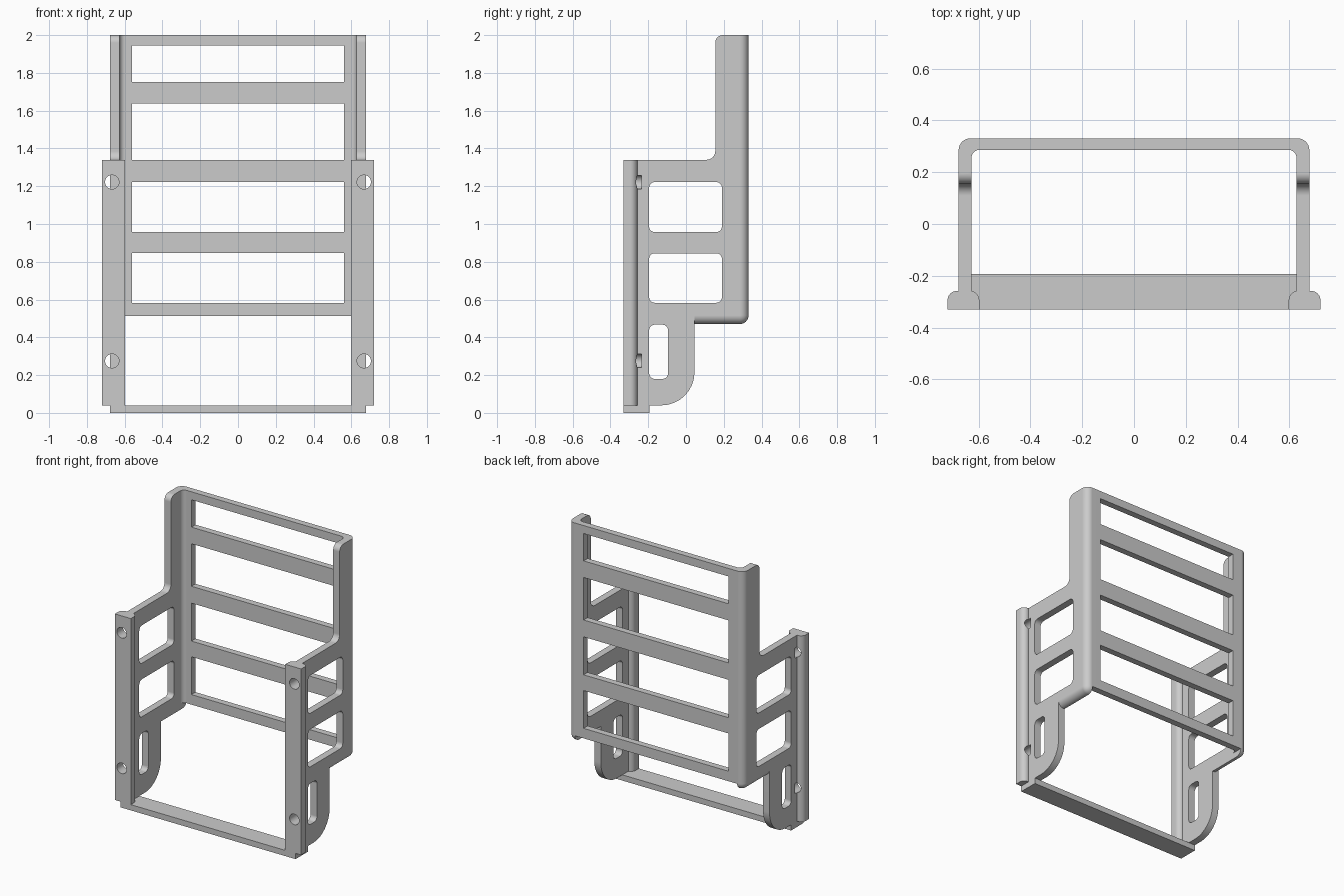
import bpy, bmesh
from math import pi, sin, cos
from mathutils import Vector, Matrix

if "Cube" in bpy.data.objects:
    bpy.data.objects.remove(bpy.data.objects["Cube"], do_unlink=True)

grey = bpy.data.materials.new("mid grey")
grey.use_nodes = True
grey.diffuse_color = (0.6, 0.6, 0.6, 1)
grey.node_tree.nodes["Principled BSDF"].inputs["Base Color"].default_value = (0.6, 0.6, 0.6, 1)

HALF, INNER, BACK, FRONT = 0.677, 0.627, 0.331, -0.331
LEG_BACK, LEG_BOTTOM, LEG_TOP = 0.045, 0.04, 1.34
FLOOR = 0.47


def add_object(name, bm):
    bmesh.ops.recalc_face_normals(bm, faces=bm.faces)
    mesh = bpy.data.meshes.new(name)
    bm.to_mesh(mesh)
    bm.free()
    mesh.materials.append(grey)
    ob = bpy.data.objects.new(name, mesh)
    bpy.context.collection.objects.link(ob)
    return ob


def rounded(corners, steps=8):
    """Outline from (a, b, radius) right-angle corners, each one filleted."""
    pts = []
    for i, (a, b, r) in enumerate(corners):
        p = Vector((a, b))
        if not r:
            pts.append(p)
            continue
        d0 = (Vector(corners[i - 1][:2]) - p).normalized()
        d1 = (Vector(corners[(i + 1) % len(corners)][:2]) - p).normalized()
        for k in range(steps + 1):
            t = pi / 2 * k / steps
            pts.append(p + r * (d0 * (1 - sin(t)) + d1 * (1 - cos(t))))
    return pts


def prism(name, corners, lo, hi, axis):
    """Extrude an outline: axis X takes (y, z) points, axis Z takes (x, y)."""
    bm = bmesh.new()
    place = (lambda p: (lo, p.x, p.y)) if axis == "X" else (lambda p: (p.x, p.y, lo))
    face = bm.faces.new([bm.verts.new(place(p)) for p in rounded(corners)])
    new = bmesh.ops.extrude_face_region(bm, geom=[face])["geom"]
    shift = Vector((hi - lo, 0, 0)) if axis == "X" else Vector((0, 0, hi - lo))
    bmesh.ops.translate(bm, vec=shift, verts=[v for v in new if isinstance(v, bmesh.types.BMVert)])
    return add_object(name, bm)


def box(name, x0, x1, y0, y1, z0, z1, bevel_rule=None, radius=0):
    bm = bmesh.new()
    bmesh.ops.create_cube(bm, size=1)
    for v in bm.verts:
        v.co = (x1 if v.co.x > 0 else x0, y1 if v.co.y > 0 else y0, z1 if v.co.z > 0 else z0)
    if bevel_rule:
        edges = [e for e in bm.edges if bevel_rule((e.verts[0].co + e.verts[1].co) / 2)]
        bmesh.ops.bevel(bm, geom=edges, offset=radius, segments=8, profile=0.5, affect="EDGES")
    return add_object(name, bm)


def rectangle(a0, a1, b0, b1, r):
    return [(a0, b0, r), (a1, b0, r), (a1, b1, r), (a0, b1, r)]


def boolean(ob, other, operation="DIFFERENCE"):
    mod = ob.modifiers.new("boolean", "BOOLEAN")
    mod.operation, mod.object, mod.solver = operation, other, "EXACT"
    bpy.context.view_layer.objects.active = ob
    bpy.ops.object.modifier_apply(modifier=mod.name)


def remove(*obs):
    for ob in obs:
        bpy.data.objects.remove(ob, do_unlink=True)


# Rear body with rounded outer corners and lower edges
def outer_edge(m):
    at_back, at_floor = m.y > BACK - 0.01, m.z < FLOOR + 0.01
    at_side = abs(m.x) > HALF - 0.01
    return (at_back and at_side) or (at_floor and at_side) or (at_back and at_floor)


frame = box("rack_frame", -HALF, HALF, LEG_BACK, BACK, FLOOR, 2, outer_edge, 0.046)

# Front half of the side panels, with the rounded foot
legs = prism("legs", [(FRONT, LEG_BOTTOM, 0), (LEG_BACK, LEG_BOTTOM, 0.175),
                      (LEG_BACK, LEG_TOP, 0), (FRONT, LEG_TOP, 0)], -HALF, HALF, "X")
boolean(frame, legs, "UNION")

# Hollow interior, open bottom and stepped upper front
cutters = [
    prism("hollow", [(-INNER, -1, 0), (INNER, -1, 0), (INNER, 0.286, 0.03),
                     (-INNER, 0.286, 0.03)], -1, 3, "Z"),
    box("open_bottom", -INNER, INNER, 0, 1, -1, 0.513),
    prism("step", [(-1, LEG_TOP, 0), (0.155, LEG_TOP, 0.045), (0.155, 2, 0.04),
                   (0.3, 2, 0), (0.3, 2.2, 0), (-1, 2.2, 0)], -1, 1, "X"),
]
# Side windows and foot slots
for y1, z0, z1 in [(0.19, 0.583, 0.845), (0.19, 0.957, 1.222), (-0.095, 0.18, 0.467)]:
    cutters.append(prism("side_window", rectangle(-0.195, y1, z0, z1, 0.03), -1, 1, "X"))
# Back windows
for z0, z1 in [(0.583, 0.847), (0.957, 1.222), (1.34, 1.637), (1.753, 1.944)]:
    cutters.append(box("back_window", -0.56, 0.56, 0.2, 0.5, z0, z1))
for c in cutters:
    boolean(frame, c)
remove(legs, *cutters)

# Mounting flanges with rounded rear edges and screw holes
parts = [frame]
for side, name in [(1, "left_flange"), (-1, "right_flange")]:
    flange = prism(name, [(side * 0.597, FRONT, 0), (side * 0.72, FRONT, 0),
                          (side * 0.72, -0.258, 0.037), (side * 0.597, -0.258, 0.037)],
                   LEG_BOTTOM, LEG_TOP, "Z")
    for z in (0.275, 1.222):
        bm = bmesh.new()
        bmesh.ops.create_cone(bm, cap_ends=True, segments=32, radius1=0.037, radius2=0.037, depth=0.2,
                              matrix=Matrix.Translation((side * 0.667, -0.335, z)) @ Matrix.Rotation(pi / 2, 4, "X"))
        hole = add_object("hole", bm)
        boolean(flange, hole)
        boolean(frame, hole)
        remove(hole)
    parts.append(flange)

# Bottom cross bar
parts.append(box("bottom_bar", -HALF, HALF, FRONT, -0.193, 0, LEG_BOTTOM))

# Smooth rounds, flat faces
for ob in parts:
    bpy.ops.object.select_all(action="DESELECT")
    ob.select_set(True)
    bpy.context.view_layer.objects.active = ob
    bpy.ops.object.shade_smooth_by_angle(angle=pi / 6)
    weighted = ob.modifiers.new("weighted_normals", "WEIGHTED_NORMAL")
    weighted.keep_sharp = True
